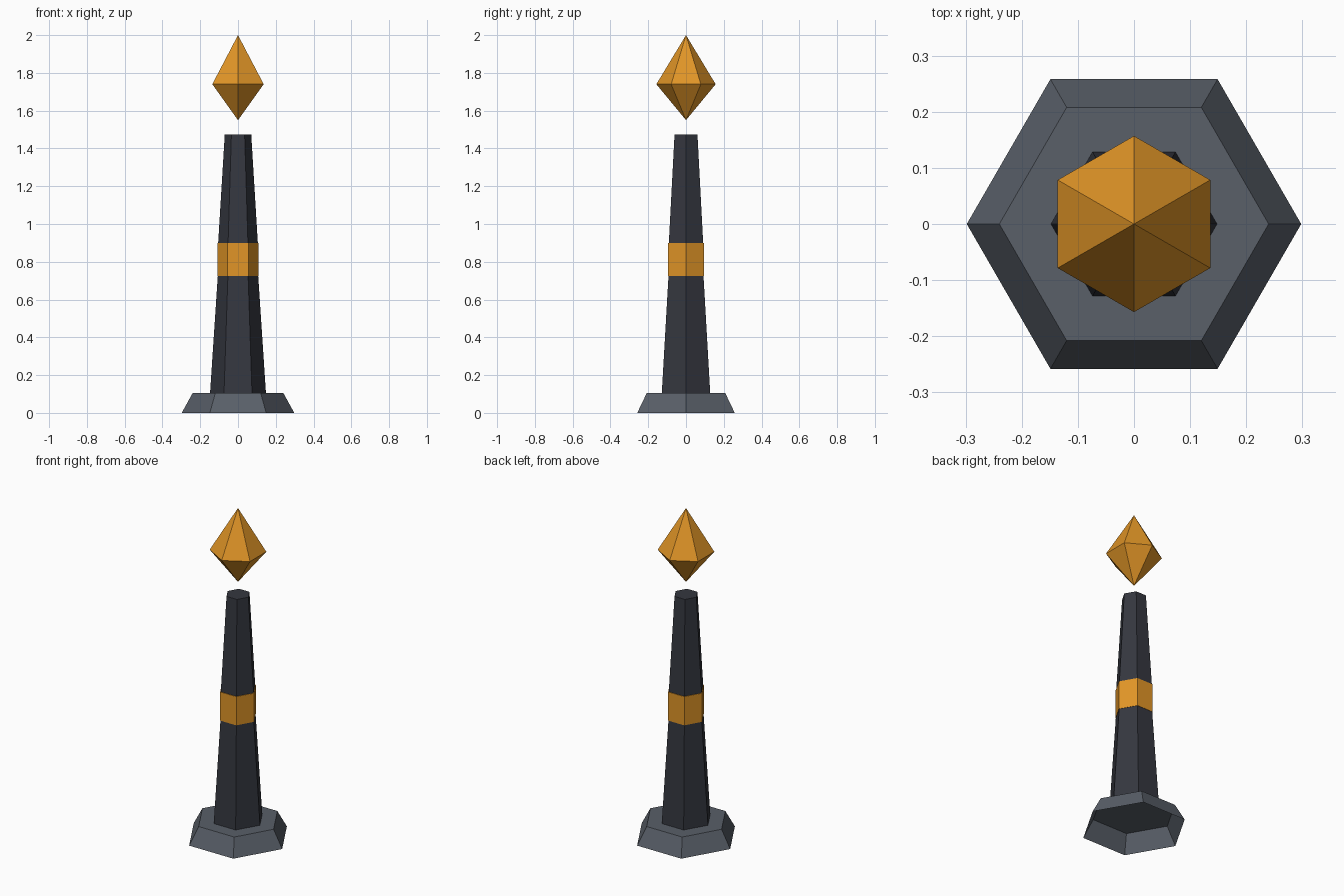
import bpy, bmesh
from math import cos, sin, pi

if "Cube" in bpy.data.objects:
    bpy.data.objects.remove(bpy.data.objects["Cube"])

SIDES = 6


def material(name, rgb):
    m = bpy.data.materials.new(name)
    m.diffuse_color = (*rgb, 1.0)
    m.use_nodes = True
    m.node_tree.nodes["Principled BSDF"].inputs["Base Color"].default_value = m.diffuse_color
    return m


def hex_loft(name, profile, mat, turn=0.0, cap_bottom=True, cap_top=True):
    """Six-sided flat-shaded body from (radius, z) pairs; radius 0 makes a point."""
    bm = bmesh.new()
    rings = []
    for r, z in profile:
        if r == 0:
            rings.append([bm.verts.new((0, 0, z))] * SIDES)
        else:
            rings.append([bm.verts.new((r * cos(turn + i * 2 * pi / SIDES),
                                        r * sin(turn + i * 2 * pi / SIDES), z))
                          for i in range(SIDES)])
    for lo, hi in zip(rings, rings[1:]):
        for i in range(SIDES):
            j = (i + 1) % SIDES
            bm.faces.new(list(dict.fromkeys((lo[i], lo[j], hi[j], hi[i]))))
    if cap_bottom and profile[0][0]:
        bm.faces.new(rings[0][::-1])
    if cap_top and profile[-1][0]:
        bm.faces.new(rings[-1])
    mesh = bpy.data.meshes.new(name)
    bm.to_mesh(mesh)
    bm.free()
    mesh.materials.append(mat)
    obj = bpy.data.objects.new(name, mesh)
    bpy.context.collection.objects.link(obj)
    return obj


slate = material("slate", (0.10, 0.115, 0.14))
dark = material("dark_stone", (0.035, 0.038, 0.05))
amber = material("amber", (0.75, 0.30, 0.02))

# Flared foot, hollow underneath
hex_loft("base", [(0.298, 0), (0.24, 0.105)], slate, cap_bottom=False)

# Tapered shaft
hex_loft("column", [(0.148, 0.105), (0.107, 0.725), (0.105, 0.90), (0.07, 1.475)],
         dark, cap_bottom=False)

# Straight collar around the shaft
hex_loft("band", [(0.109, 0.725), (0.109, 0.90)], amber)

# Floating crystal, points facing front and back
hex_loft("crystal", [(0, 1.55), (0.157, 1.74), (0, 2.0)], amber, turn=pi / 6)
